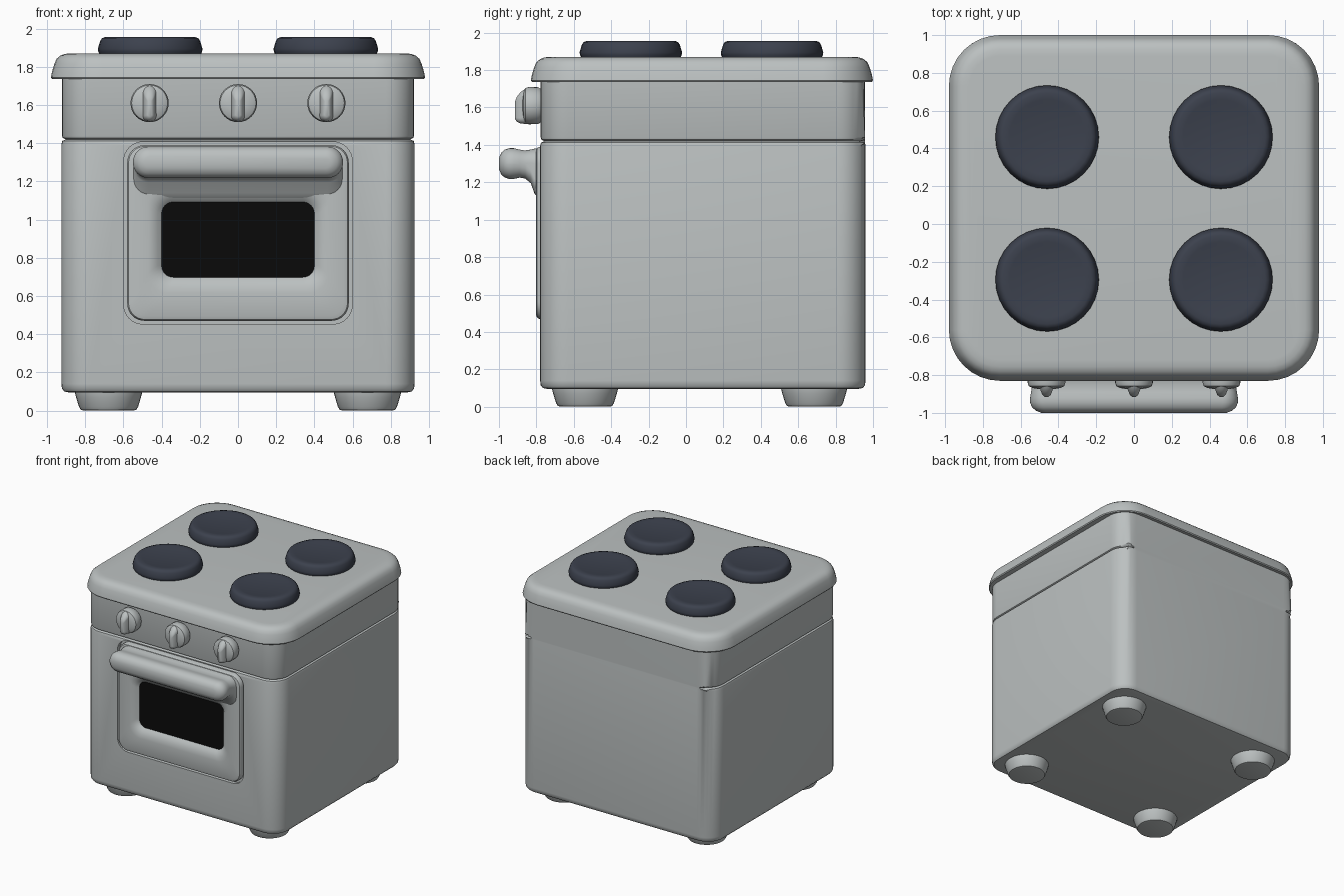
import bpy, bmesh
from math import pi, cos, sin, radians

if "Cube" in bpy.data.objects:
    bpy.data.objects.remove(bpy.data.objects["Cube"])


def material(name, rgb):
    m = bpy.data.materials.new(name)
    m.use_nodes = True
    m.diffuse_color = (*rgb, 1)
    bsdf = next(n for n in m.node_tree.nodes if n.type == "BSDF_PRINCIPLED")
    bsdf.inputs["Base Color"].default_value = (*rgb, 1)
    return m


ENAMEL = material("pale grey enamel", (0.5, 0.53, 0.53))
IRON = material("dark slate iron", (0.045, 0.053, 0.075))
GLASS = material("black glass", (0.003, 0.003, 0.003))
STEPS = 8


def outline(hw, hd, r, cy=0):
    """Rounded rectangle; a circle when r equals both half sizes."""
    r = min(r, hw, hd)
    pts = []
    for k, (sx, sy) in enumerate([(1, 1), (-1, 1), (-1, -1), (1, -1)]):
        for i in range(STEPS + 1):
            a = (k + i / STEPS) * pi / 2
            pts.append((sx * (hw - r) + r * cos(a), cy + sy * (hd - r) + r * sin(a)))
    return pts


def loft(name, rings, loc, mat=ENAMEL, front=False, cap_mat=None):
    """Skin rings of (half width, half depth, radius, height, offset).
    With front=True, height grows toward -y and depth runs along z."""
    bm = bmesh.new()
    loops = []
    for hw, hd, r, h, *cy in rings:
        pts = outline(hw, hd, r, *cy)
        loops.append([bm.verts.new((x, -h, y) if front else (x, y, h)) for x, y in pts])
    n = len(loops[0])
    for a, b in zip(loops, loops[1:]):
        for i in range(n):
            j = (i + 1) % n
            bm.faces.new((a[i], a[j], b[j], b[i]))
    bm.faces.new(loops[0][::-1])
    cap = bm.faces.new(loops[-1])
    if cap_mat:
        cap.material_index = 1
    bmesh.ops.remove_doubles(bm, verts=bm.verts, dist=0.0001)
    bmesh.ops.recalc_face_normals(bm, faces=bm.faces)
    me = bpy.data.meshes.new(name)
    bm.to_mesh(me)
    bm.free()
    me.materials.append(mat)
    if cap_mat:
        me.materials.append(cap_mat)
    ob = bpy.data.objects.new(name, me)
    ob.location = loc
    bpy.context.collection.objects.link(ob)
    return ob


def disc(name, levels, loc, mat=ENAMEL, front=False):
    return loft(name, [(r, r, r, h) for r, h in levels], loc, mat, front)


def smooth(ob, angle=40):
    bpy.ops.object.select_all(action="DESELECT")
    ob.select_set(True)
    bpy.context.view_layer.objects.active = ob
    bpy.ops.object.shade_smooth_by_angle(angle=radians(angle))


parts = []

# Body with a seam under the control panel that fades out at the back
BODY_LEVELS = [(0.04, 0.095), (0.015, 0.1), (0.003, 0.115), (0, 0.14), (0, 1.395),
               (0.005, 1.412), (0.022, 1.42), (0.007, 1.428), (0.003, 1.44), (0.003, 1.75)]
body = loft("oven_body", [(0.925 - i, 0.87 - i, 0.15 - i, h) for i, h in BODY_LEVELS],
            (0, 0.09, 0))
for v in body.data.vertices:
    if v.co.y > 0.84 and 1.4 < v.co.z < 1.45:
        v.co.y = 0.867

# Shallow pocket in the front for the door
cutter = loft("door_pocket_cutter", [(0.598, 0.477, 0.1, 0), (0.598, 0.477, 0.1, 0.2)],
              (0, -0.75, 0.93), front=True)
cut = body.modifiers.new("door pocket", "BOOLEAN")
cut.operation = "DIFFERENCE"
cut.solver = "EXACT"
cut.object = cutter
bpy.context.view_layer.objects.active = body
bpy.ops.object.modifier_apply(modifier=cut.name)
bpy.data.objects.remove(cutter)
parts.append(body)

# Hob top with sloping, rounded rim
LID_LEVELS = [(0.05, 1.745), (0.006, 1.737), (0, 1.745), (0.006, 1.775), (0.018, 1.815),
              (0.03, 1.842), (0.05, 1.859), (0.075, 1.868), (0.11, 1.871)]
parts.append(loft("hob_top", [(0.98 - i, 0.915 - i, 0.27 - i, h) for i, h in LID_LEVELS],
                  (0, 0.085, 0)))

# Burners and feet, mirrored left and right
BURNER = [(0.262, -0.01), (0.272, 0.01), (0.274, 0.025), (0.262, 0.065), (0.252, 0.08),
          (0.235, 0.086), (0.2, 0.085), (0.18, 0.08)]
FOOT = [(0.13, 0), (0.145, 0.004), (0.155, 0.02), (0.17, 0.07), (0.178, 0.1), (0.178, 0.12)]
for side, s in (("left", 1), ("right", -1)):
    for end, by, fy in (("front", -0.295, -0.54), ("back", 0.46, 0.685)):
        parts.append(disc(f"{end}_{side}_burner", BURNER, (s * 0.46, by, 1.87), IRON))
        parts.append(disc(f"{end}_{side}_foot", FOOT, (s * 0.678, fy, 0)))

# Door frame dipping in to a dark window
parts.append(loft("oven_door", [
    (0.58, 0.46, 0.09, -0.05), (0.58, 0.46, 0.09, 0.005), (0.573, 0.453, 0.085, 0.017),
    (0.555, 0.435, 0.08, 0.023), (0.47, 0.28, 0.1, 0.023, -0.035),
    (0.445, 0.245, 0.09, 0.018, -0.035), (0.42, 0.215, 0.08, 0.002, -0.035),
    (0.4, 0.197, 0.06, -0.015, -0.035)],
    (0, -0.78, 0.93), front=True, cap_mat=GLASS))

# Thick handle bar flaring into the door
parts.append(loft("door_handle", [
    (0.55, 0.135, 0.08, 0.0, -0.055), (0.545, 0.12, 0.08, 0.03, -0.04),
    (0.54, 0.09, 0.07, 0.05, -0.015), (0.54, 0.075, 0.07, 0.08, -0.005),
    (0.545, 0.075, 0.07, 0.11), (0.55, 0.082, 0.08, 0.14), (0.55, 0.082, 0.08, 0.165),
    (0.54, 0.074, 0.074, 0.19), (0.52, 0.058, 0.058, 0.208), (0.49, 0.03, 0.03, 0.22)],
    (0, -0.78, 1.3), front=True))

# Control knobs, each a domed disc with a tapered grip
KNOB = [(0.085, -0.01), (0.098, 0.01), (0.1, 0.06), (0.094, 0.078), (0.075, 0.088), (0.04, 0.094)]
GRIP = [(0.045, 0.1, 0.045, 0.05), (0.038, 0.094, 0.038, 0.08, -0.004),
        (0.03, 0.083, 0.03, 0.105, -0.012), (0.022, 0.066, 0.022, 0.125, -0.02),
        (0.01, 0.045, 0.01, 0.135, -0.026)]
for label, x in (("right", -0.463), ("middle", 0), ("left", 0.463)):
    parts.append(disc(f"{label}_knob", KNOB, (x, -0.78, 1.61), front=True))
    parts.append(loft(f"{label}_knob_grip", GRIP, (x, -0.78, 1.61), front=True))

for part in parts:
    smooth(part)
